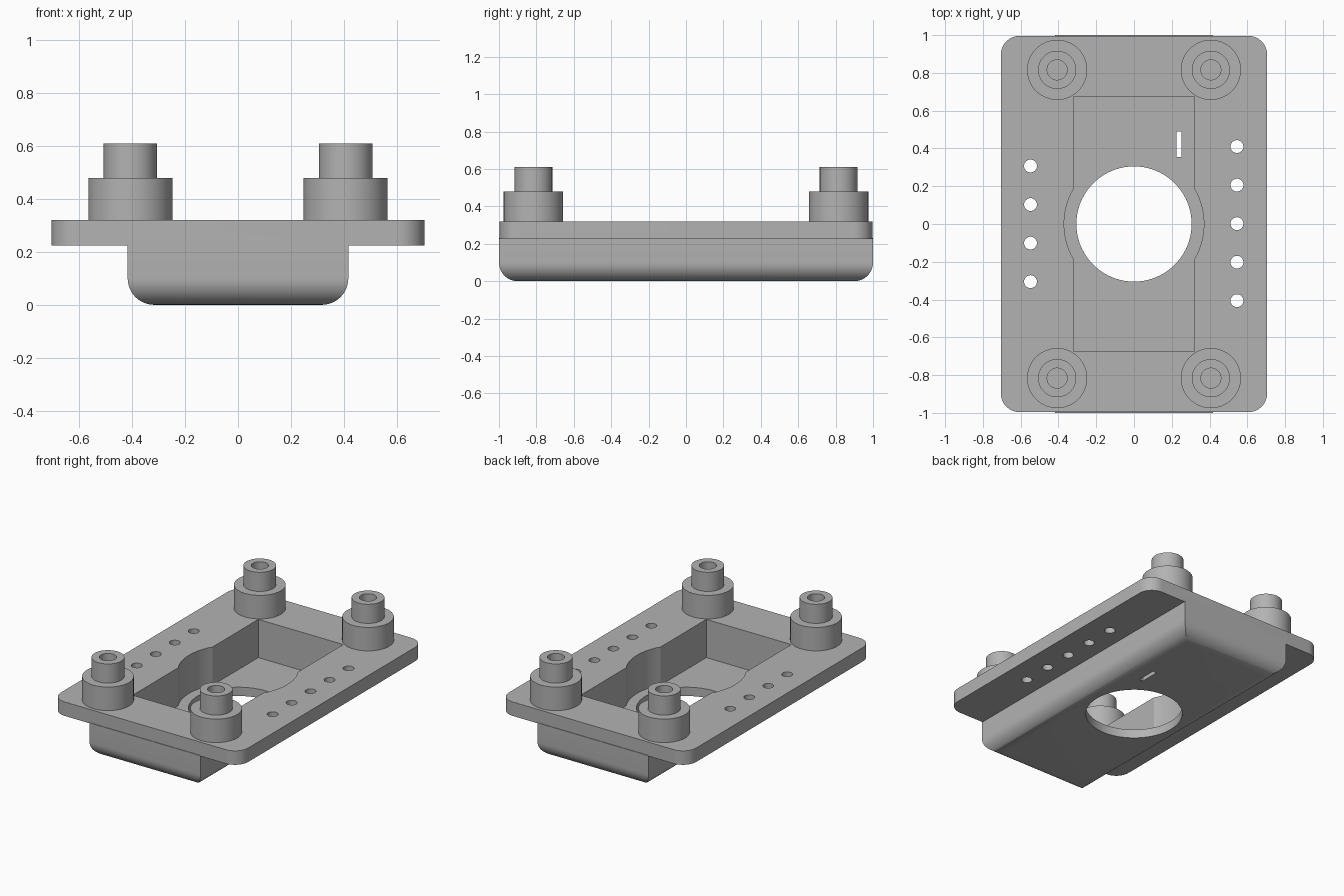
import bpy, bmesh, math

if "Cube" in bpy.data.objects:
    bpy.data.objects.remove(bpy.data.objects["Cube"])

grey = bpy.data.materials.new("plain grey")
grey.diffuse_color = (0.45, 0.45, 0.45, 1)
grey.use_nodes = True
grey.node_tree.nodes["Principled BSDF"].inputs["Base Color"].default_value = grey.diffuse_color


def loft(name, rings):
    """Closed solid through equal-length rings of points, capped at both ends."""
    bm = bmesh.new()
    loops = [[bm.verts.new(p) for p in ring] for ring in rings]
    n = len(loops[0])
    for a, b in zip(loops, loops[1:]):
        for i in range(n):
            j = (i + 1) % n
            bm.faces.new((a[i], a[j], b[j], b[i]))
    bm.faces.new(loops[0][::-1])
    bm.faces.new(loops[-1])
    bmesh.ops.recalc_face_normals(bm, faces=bm.faces)
    me = bpy.data.meshes.new(name)
    bm.to_mesh(me)
    bm.free()
    ob = bpy.data.objects.new(name, me)
    bpy.context.collection.objects.link(ob)
    me.materials.append(grey)
    return ob


def rect(hx, hy, z, cx=0, cy=0):
    return [(cx + sx * hx, cy + sy * hy, z)
            for sx, sy in ((-1, -1), (1, -1), (1, 1), (-1, 1))]


def circle(r, z, cx=0, cy=0, n=64):
    return [(cx + r * math.cos(2 * math.pi * i / n),
             cy + r * math.sin(2 * math.pi * i / n), z) for i in range(n)]


def rounded_rect(hx, hy, r, z, steps=12):
    pts = []
    for k, (sx, sy) in enumerate(((1, 1), (-1, 1), (-1, -1), (1, -1))):
        for i in range(steps + 1):
            a = math.pi / 2 * (k + i / steps)
            pts.append((sx * (hx - r) + r * math.cos(a),
                        sy * (hy - r) + r * math.sin(a), z))
    return pts


def combine(target, other, operation):
    """Boolean, applied, then the helper is removed."""
    m = target.modifiers.new("bool", 'BOOLEAN')
    m.operation, m.solver, m.object = operation, 'EXACT', other
    bpy.context.view_layer.objects.active = target
    bpy.ops.object.modifier_apply(modifier=m.name)
    bpy.data.objects.remove(other)


def smooth(ob):
    bpy.ops.object.select_all(action='DESELECT')
    ob.select_set(True)
    bpy.context.view_layer.objects.active = ob
    bpy.ops.object.shade_smooth_by_angle(angle=math.radians(30))


# Flange plate and the tray below it, whose bottom edges are rounded and mitred
TOP, FLOOR, R = 0.32, 0.06, 0.1
base = loft("flanged_tray", [rounded_rect(0.705, 0.996, R, z) for z in (0.225, TOP)])
rings = []
for i in range(13):
    a = math.pi / 2 * i / 12
    inset, z = R * (1 - math.sin(a)), R * (1 - math.cos(a))
    rings.append(rect(0.417 - inset, 1 - inset, z))
rings.append(rect(0.417, 1, 0.23))
combine(base, loft("tray", rings), 'UNION')

# Pocket with a round bulge in its long walls
combine(base, loft("pocket", [rect(0.32, 0.675, z) for z in (FLOOR, 0.5)]), 'DIFFERENCE')
combine(base, loft("bulge", [circle(0.37, z, n=96) for z in (FLOOR, 0.5)]), 'DIFFERENCE')

# Round opening and small slot in the floor
combine(base, loft("opening", [circle(0.305, z, n=96) for z in (-0.1, 0.5)]), 'DIFFERENCE')
combine(base, loft("slot", [rect(0.014, 0.067, z, 0.238, 0.422) for z in (-0.1, 0.2)]),
        'DIFFERENCE')

# Rows of flange holes: four on the left, five on the right
holes = [(-0.548, 0.307 - 0.204 * i) for i in range(4)]
holes += [(0.545, 0.41 - 0.204 * i) for i in range(5)]
for x, y in holes:
    combine(base, loft("hole", [circle(0.034, z, x, y, 32) for z in (0.1, 0.5)]),
            'DIFFERENCE')
smooth(base)

# Stepped corner posts with blind bores
profile = [(0.159, TOP), (0.159, 0.48), (0.101, 0.48), (0.101, 0.61),
           (0.053, 0.61), (0.053, TOP + 0.005)]
for sx, xname in ((-1, "left"), (1, "right")):
    for sy, yname in ((-1, "front"), (1, "back")):
        smooth(loft(f"{yname}_{xname}_post",
                    [circle(r, z, sx * 0.407, sy * 0.816) for r, z in profile]))
